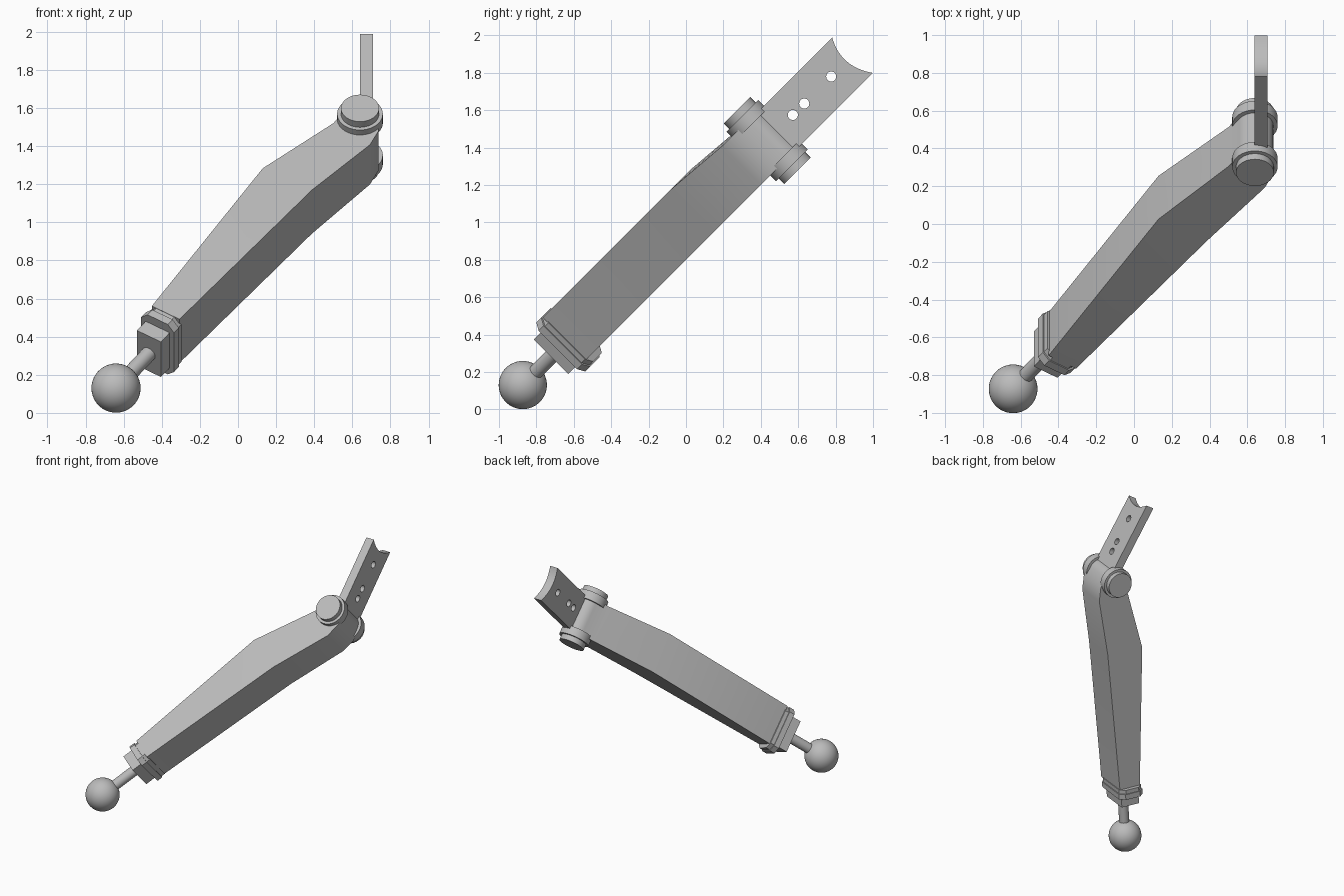
import bpy, bmesh
from math import sin, cos, pi, radians, sqrt
from mathutils import Matrix, Vector

cube = bpy.data.objects.get("Cube")
if cube:
    bpy.data.objects.remove(cube, do_unlink=True)

grey = bpy.data.materials.new("plain grey")
grey.use_nodes = True
grey.diffuse_color = (0.5, 0.5, 0.5, 1)
grey.node_tree.nodes["Principled BSDF"].inputs["Base Color"].default_value = (0.5, 0.5, 0.5, 1)

# Limb frame: x across, u along the limb (45 degrees up), v along the hinge pin
S = 1 / sqrt(2)
X, U, V = Vector((1, 0, 0)), Vector((0, S, S)), Vector((0, -S, S))
MID = 0.709                      # middle of the limb along v


def frame(a, b, c, origin=(0, 0, 0)):
    m = Matrix((a, b, c)).transposed().to_4x4()
    m.translation = Vector(origin)
    return m


LIMB = frame(X, U, V, V * MID)
PLATE = frame(U, V, X, V * MID)


def finish(obj, matrix, smooth=True):
    obj.matrix_world = matrix
    obj.data.materials.append(grey)
    bpy.ops.object.select_all(action='DESELECT')
    obj.select_set(True)
    bpy.context.view_layer.objects.active = obj
    if smooth:
        bpy.ops.object.shade_smooth_by_angle(angle=radians(25))


def from_bmesh(name, bm, matrix, smooth=True):
    bmesh.ops.recalc_face_normals(bm, faces=bm.faces)
    mesh = bpy.data.meshes.new(name)
    bm.to_mesh(mesh)
    bm.free()
    obj = bpy.data.objects.new(name, mesh)
    bpy.context.collection.objects.link(obj)
    finish(obj, matrix, smooth)


def prism(name, outline, low, high, matrix, smooth=False):
    """Outline extruded along local z; high may be a function of the point."""
    bm = bmesh.new()
    top = high if callable(high) else (lambda p: high)
    a = [bm.verts.new((*p, low)) for p in outline]
    b = [bm.verts.new((*p, top(p))) for p in outline]
    bm.faces.new(a)
    bm.faces.new(b)
    for i in range(len(a)):
        j = (i + 1) % len(a)
        bm.faces.new((a[i], a[j], b[j], b[i]))
    bmesh.ops.triangulate(bm, faces=[f for f in bm.faces if len(f.verts) > 4])
    from_bmesh(name, bm, matrix, smooth)


def arc(cx, cy, r, start, end, n):
    return [(cx + r * cos(radians(start + (end - start) * i / n)),
             cy + r * sin(radians(start + (end - start) * i / n))) for i in range(n + 1)]


def cylinder(name, r, low, high, matrix):
    prism(name, arc(0, 0, r, 0, 360, 40)[:-1], low, high, matrix, True)


# Main limb body, rounded where it wraps the hinge pin
PIN = (0.64, 1.323)
outline = [(-0.307, -0.194), (0.388, 0.765), (0.692, 1.13), (0.738, 1.235)]
outline += arc(*PIN, 0.098, 0, 145, 14)
outline += [(0.5, 1.29), (0.13, 0.926), (-0.452, -0.096)]
prism("limb_body", outline, -0.144, lambda p: 0.18 if p[1] < 1 else 0.15, LIMB, True)

# Hinge pin heads, one each side
for side, word in ((1, "front"), (-1, "rear")):
    hub = LIMB @ Matrix.Translation((*PIN, 0)) @ Matrix.Rotation(0 if side > 0 else pi, 4, 'X')
    cylinder(word + "_pin_flange", 0.12, 0.12, 0.187, hub)
    cylinder(word + "_pin_cap", 0.1, 0.15, 0.229, hub)

# Flat tongue plate with three holes and a scooped end
data = bpy.data.curves.new("tongue_plate", 'CURVE')
data.dimensions = '2D'
data.fill_mode = 'BOTH'
data.extrude = 0.034
HALF = 0.143
scoop = [(1.968 - 0.07 * t - 0.045 * (1 - t * t * 4), 2 * t * HALF)
         for t in (i / 24 - 0.5 for i in range(25))]
scoop = [(u + 0.05 * t, v) for (u, v), t in zip(scoop, (i / 24 - 0.5 for i in range(25)))]
loops = [[(1.3, HALF), (1.3, -HALF)] + scoop]
loops += [arc(u, 0, 0.027, 0, 360, 24)[:-1] for u in (1.517, 1.603, 1.807)]
for loop in loops:
    spline = data.splines.new('POLY')
    spline.points.add(len(loop) - 1)
    spline.use_cyclic_u = True
    for point, (u, v) in zip(spline.points, loop):
        point.co = (u, v, 0, 1)
plate = bpy.data.objects.new("tongue_plate", data)
bpy.context.collection.objects.link(plate)
finish(plate, PLATE @ Matrix.Translation((0, 0, 0.673)), False)
bpy.ops.object.convert(target='MESH')
bpy.ops.object.shade_smooth_by_angle(angle=radians(25))

# Lower joint: ball, rod, block and collar along a tilted axis
axis = (X * 0.56 + U * 0.828).normalized()
across = V.cross(axis)
ball_at = X * -0.64 + U * -0.525 + V * MID
JOINT = frame(across, V, axis, ball_at)

bm = bmesh.new()
bmesh.ops.create_uvsphere(bm, u_segments=40, v_segments=24, radius=0.129)
from_bmesh("joint_ball", bm, JOINT)
cylinder("joint_rod", 0.04, 0.05, 0.33, JOINT)


def chamfered(w, h, c):
    if not c:
        return [(-w, -h), (w, -h), (w, h), (-w, h)]
    return [(-w + c, -h), (w - c, -h), (w, -h + c), (w, h - c),
            (w - c, h), (-w + c, h), (-w, h - c), (-w, -h + c)]


prism("joint_block", chamfered(0.076, 0.13, 0), 0.308, 0.42, JOINT)
prism("joint_collar", chamfered(0.104, 0.185, 0.04), 0.39, 0.435, JOINT)
prism("joint_collar_lip", chamfered(0.097, 0.178, 0.04), 0.43, 0.468, JOINT)
